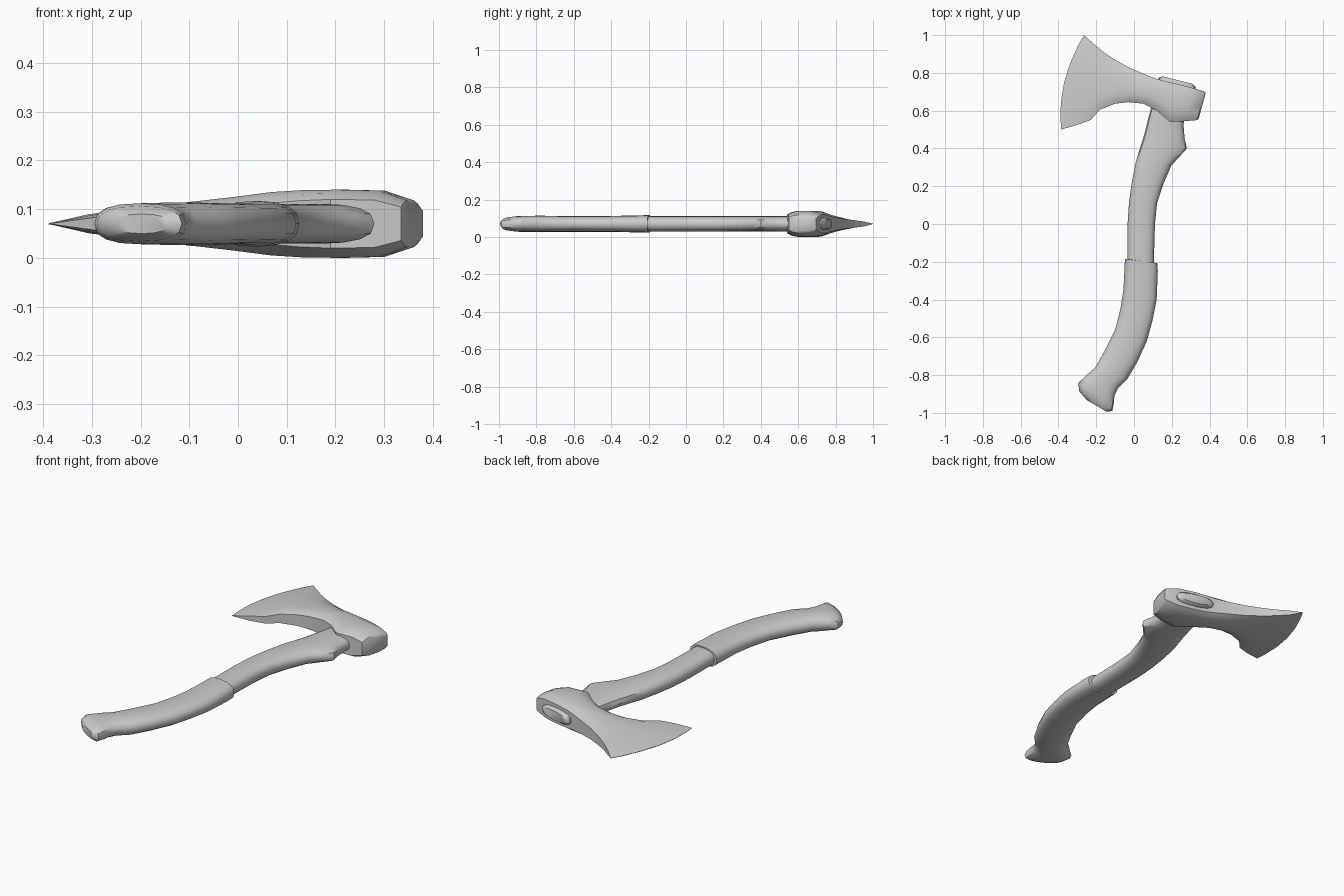
import bpy, bmesh, math
from mathutils import Vector

ZC = 0.07  # mid plane of the axe


def loft(name, rings, angle=40):
    """Skin a list of equal-length vertex rings and cap both ends."""
    bm = bmesh.new()
    loops = [[bm.verts.new(p) for p in ring] for ring in rings]
    n = len(loops[0])
    for a, b in zip(loops, loops[1:]):
        for i in range(n):
            j = (i + 1) % n
            bm.faces.new((a[i], a[j], b[j], b[i]))
    bm.faces.new(loops[0])
    bm.faces.new(loops[-1])
    bmesh.ops.recalc_face_normals(bm, faces=bm.faces)
    mesh = bpy.data.meshes.new(name)
    bm.to_mesh(mesh)
    bm.free()
    ob = bpy.data.objects.new(name, mesh)
    bpy.context.collection.objects.link(ob)
    bpy.context.view_layer.objects.active = ob
    ob.select_set(True)
    bpy.ops.object.shade_smooth_by_angle(angle=math.radians(angle))
    ob.select_set(False)
    return ob


def oval(lx, ly, rx, ry, h, sides=16):
    """Rounded section between a left and a right outline point."""
    l, r = Vector((lx, ly, ZC)), Vector((rx, ry, ZC))
    ring = []
    for i in range(sides):
        a = 2 * math.pi * i / sides
        c, s = math.cos(a), math.sin(a)
        p = (l + r) / 2 + (r - l) / 2 * math.copysign(abs(c) ** 0.85, c)
        p.z += h * math.copysign(abs(s) ** 0.75, s)
        ring.append(p)
    return ring


# Wooden handle: left x, y, right x, y, half height
handle = [
    (0.150, 0.782, 0.310, 0.742, 0.024), (0.130, 0.775, 0.328, 0.725, 0.032),
    (0.115, 0.68, 0.29, 0.63, 0.038), (0.092, 0.62, 0.262, 0.53, 0.041),
    (0.073, 0.55, 0.268, 0.45, 0.041), (0.053, 0.47, 0.28, 0.40, 0.041),
    (0.025, 0.38, 0.235, 0.35, 0.041), (0.01, 0.33, 0.198, 0.31, 0.041),
    (-0.01, 0.23, 0.155, 0.21, 0.041), (-0.026, 0.12, 0.122, 0.11, 0.041),
    (-0.034, 0.0, 0.111, 0.0, 0.041), (-0.035, -0.2, 0.105, -0.2, 0.041),
    (-0.04, -0.3, 0.1, -0.3, 0.041),
]
loft("handle", [oval(*s) for s in handle])

# Grip sleeve with a flared rim and a swollen butt
grip = [
    (-0.03, -0.185, 0.10, -0.205, 0.038), (-0.048, -0.185, 0.123, -0.207, 0.047),
    (-0.05, -0.23, 0.126, -0.25, 0.046), (-0.056, -0.35, 0.12, -0.40, 0.043),
    (-0.072, -0.45, 0.098, -0.51, 0.042), (-0.10, -0.56, 0.068, -0.62, 0.042),
    (-0.155, -0.67, 0.018, -0.73, 0.043), (-0.205, -0.76, -0.035, -0.82, 0.044),
    (-0.245, -0.795, -0.085, -0.87, 0.043), (-0.26, -0.81, -0.104, -0.91, 0.043),
    (-0.295, -0.84, -0.107, -0.95, 0.042), (-0.29, -0.885, -0.115, -0.99, 0.036),
    (-0.25, -0.932, -0.145, -0.994, 0.020),
]
loft("grip", [oval(*s) for s in grip])

# Axe head section: position from bottom to top, and share of the thickness
HALF = [(0, .62), (.12, .85), (.3, 1), (.5, 1), (.7, 1), (.88, .85), (1, .62)]


def head_ring(bx, by, tx, ty, h, bulge, flat):
    b, t = Vector((bx, by, ZC)), Vector((tx, ty, ZC))
    side = []
    for k, w in HALF:
        p = b.lerp(t, k)
        p.x -= bulge * 4 * k * (1 - k)
        p.z += h * (w if not flat else w ** flat)
        side.append(p)
    return side + [Vector((p.x, p.y, 2 * ZC - p.z)) for p in reversed(side)]


# Stations from the cutting edge to the poll
head = [
    (-0.385, 0.50, -0.265, 1.00, 0.001, 0.045, 0),
    (-0.30, 0.525, -0.215, 0.955, 0.020, 0.035, 1),
    (-0.23, 0.55, -0.16, 0.91, 0.029, 0.02, 1),
    (-0.18, 0.605, -0.10, 0.87, 0.038, 0.01, 1),
    (-0.10, 0.637, -0.03, 0.83, 0.047, 0, 1),
    (-0.03, 0.645, 0.04, 0.80, 0.055, 0, 1),
    (0.05, 0.637, 0.11, 0.772, 0.065, 0, 1),
    (0.12, 0.60, 0.16, 0.757, 0.069, 0, 0.8),
    (0.19, 0.54, 0.235, 0.74, 0.070, 0, 0.7),
    (0.28, 0.545, 0.31, 0.72, 0.068, 0, 0.7),
    (0.335, 0.55, 0.372, 0.702, 0.048, 0, 0.7),
    (0.343, 0.56, 0.380, 0.695, 0.036, 0, 0.7),
]
loft("axe_head", [head_ring(*s) for s in head])
